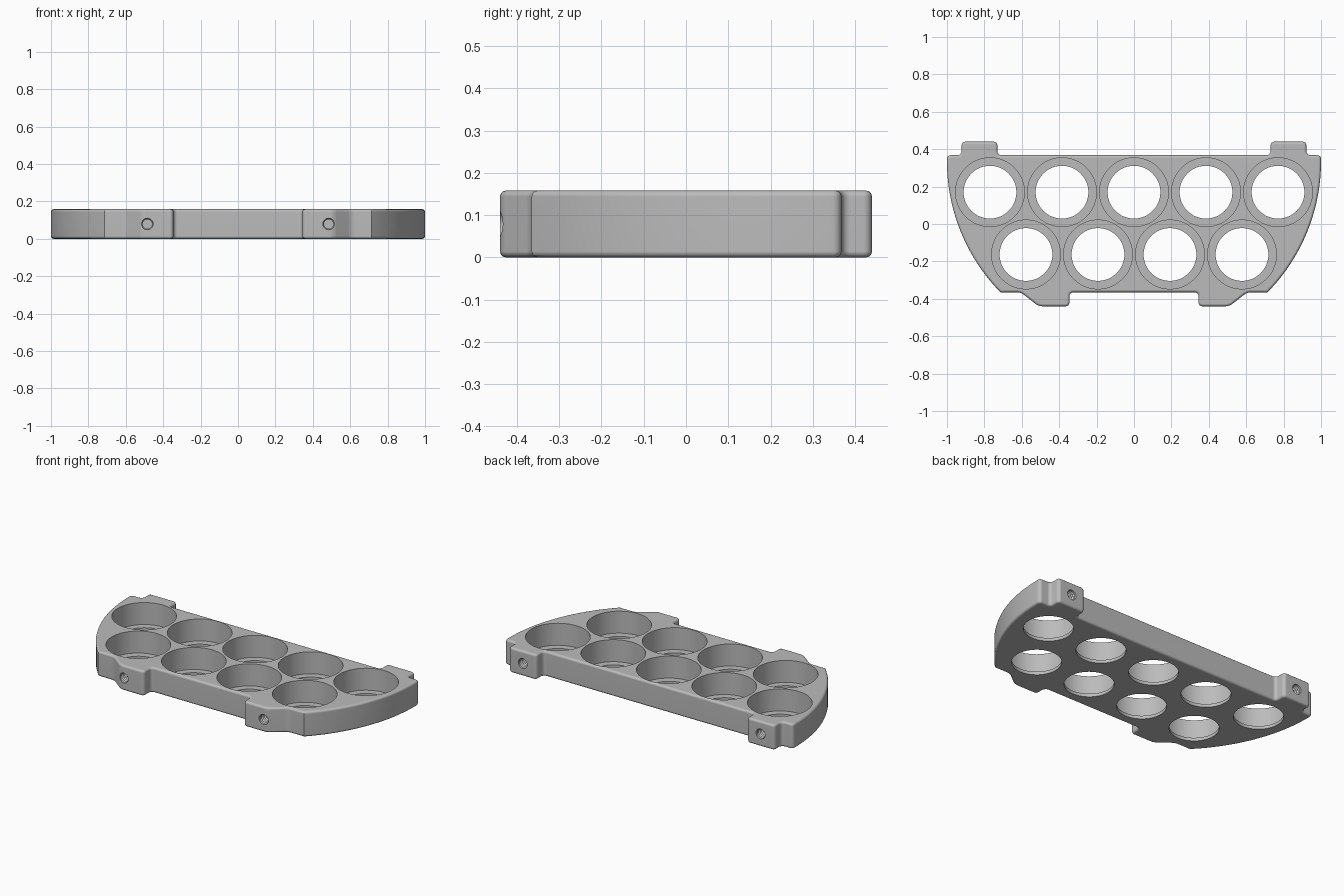
import bpy, bmesh, math
from mathutils import Matrix, Vector

if "Cube" in bpy.data.objects:
    bpy.data.objects.remove(bpy.data.objects["Cube"])

HEIGHT = 0.158
BACK, FRONT, TAB = 0.368, -0.365, 0.44
PITCH = 0.385

grey = bpy.data.materials.new("plain grey")
grey.use_nodes = True
colour = (0.5, 0.5, 0.5, 1)
grey.diffuse_color = colour
grey.node_tree.nodes["Principled BSDF"].inputs["Base Color"].default_value = colour


def make_object(name, bm):
    bmesh.ops.recalc_face_normals(bm, faces=bm.faces)
    mesh = bpy.data.meshes.new(name)
    bm.to_mesh(mesh)
    bm.free()
    obj = bpy.data.objects.new(name, mesh)
    bpy.context.collection.objects.link(obj)
    mesh.materials.append(grey)
    return obj


def revolve(bm, profile, matrix, sides):
    """Closed solid turned from (radius, height) pairs."""
    rings = []
    for r, h in profile:
        rings.append([bm.verts.new(matrix @ Vector((
            r * math.cos(math.tau * i / sides), r * math.sin(math.tau * i / sides), h)))
            for i in range(sides)])
    for a, b in zip(rings, rings[1:]):
        for i in range(sides):
            j = (i + 1) % sides
            bm.faces.new((a[i], a[j], b[j], b[i]))
    bm.faces.new(rings[0])
    bm.faces.new(rings[-1])


# Plate outline, right half from the front middle round to the back
corners = [(0.345, FRONT), (0.345, -TAB), (0.51, -TAB), (0.605, FRONT)]
arc_centre, arc_steps = 0.335, 24
end_angle = math.asin(FRONT - arc_centre)
arc = [(math.cos(a), arc_centre + math.sin(a))
       for a in (end_angle * (1 - i / arc_steps) for i in range(arc_steps + 1))]
back = [(1.0, BACK), (0.922, BACK), (0.922, TAB), (0.73, TAB), (0.73, BACK)]
half = corners + arc + back
outline = half + [(-x, y) for x, y in reversed(half)]
rounded = {(abs(x), y) for x, y in corners + back}

bm = bmesh.new()
verts = [bm.verts.new((x, y, 0)) for x, y in outline]
bm.faces.new(verts)
bmesh.ops.bevel(bm, geom=[v for v, (x, y) in zip(verts, outline) if (abs(x), y) in rounded],
                offset=0.02, segments=4, profile=0.5, affect='VERTICES')
raised = bmesh.ops.extrude_face_region(bm, geom=bm.faces[:])
bmesh.ops.translate(bm, vec=(0, 0, HEIGHT),
                    verts=[g for g in raised["geom"] if isinstance(g, bmesh.types.BMVert)])
bmesh.ops.recalc_face_normals(bm, faces=bm.faces)

# Soft top and bottom rims
rims = [e for e in bm.edges if abs(e.verts[0].co.z - e.verts[1].co.z) < 0.001]
bmesh.ops.bevel(bm, geom=rims, offset=0.014, segments=3, profile=0.5, affect='EDGES')
holder = make_object("holder_plate", bm)

# Two staggered rows of stepped pockets
bm = bmesh.new()
pocket = [(0.141, -0.05), (0.141, 0.02), (0.184, 0.02), (0.184, 0.25)]
for count, y in ((5, 0.17), (4, -0.163)):
    for i in range(count):
        x = (i - (count - 1) / 2) * PITCH
        revolve(bm, pocket, Matrix.Translation((x, y, 0)), 72)
pocket_cutter = make_object("pocket_cutter", bm)

# Ridged screw holes in the tabs
bm = bmesh.new()
thread = [(0.031, -0.02), (0.031, 0.005)]
thread += [(0.025 if i % 2 else 0.031, 0.012 + 0.007 * i) for i in range(10)]
for side in (-1, 1):
    for x, y, turn in ((0.485, -TAB, -1), (0.825, TAB, 1)):
        place = Matrix.Translation((side * x, y, HEIGHT / 2))
        revolve(bm, thread, place @ Matrix.Rotation(turn * math.pi / 2, 4, 'X'), 20)
screw_cutter = make_object("screw_hole_cutter", bm)

# Cut the holes, then drop the cutters
bpy.context.view_layer.objects.active = holder
holder.select_set(True)
for cutter in (pocket_cutter, screw_cutter):
    cutter.hide_render = True
    cut = holder.modifiers.new(cutter.name, 'BOOLEAN')
    cut.operation, cut.solver, cut.object = 'DIFFERENCE', 'EXACT', cutter
    bpy.ops.object.modifier_apply(modifier=cut.name)
    bpy.data.objects.remove(cutter)

bpy.ops.object.shade_smooth_by_angle(angle=math.radians(32))
weighted = holder.modifiers.new("even_shading", 'WEIGHTED_NORMAL')
weighted.keep_sharp = True
